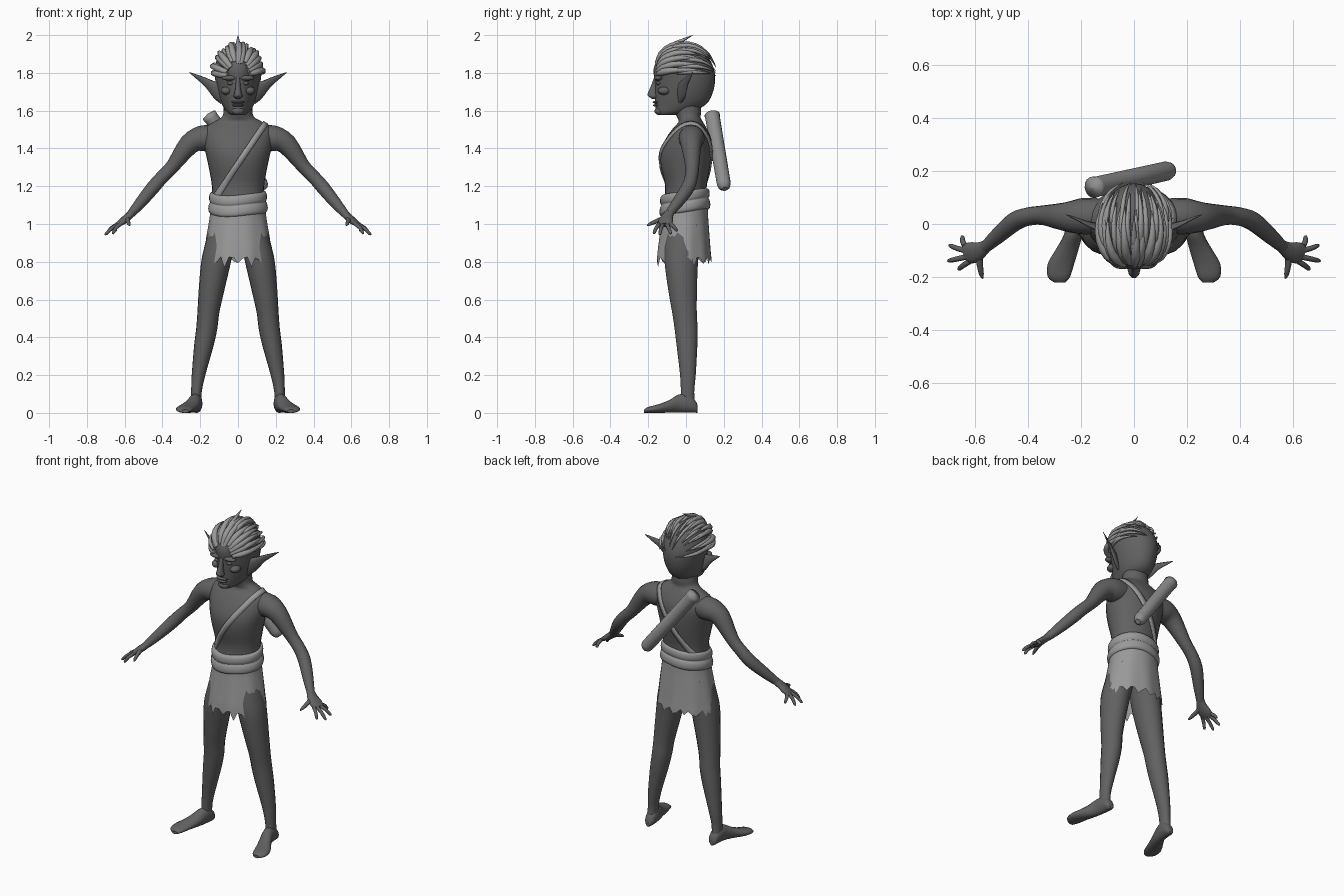
import bpy, bmesh, math, random
from mathutils import Vector
from mathutils.bvhtree import BVHTree

if "Cube" in bpy.data.objects:
    bpy.data.objects.remove(bpy.data.objects["Cube"])

random.seed(4)
X, Y, Z = Vector((1, 0, 0)), Vector((0, 1, 0)), Vector((0, 0, 1))


def material(name, g):
    m = bpy.data.materials.new(name)
    m.diffuse_color = (g, g, g, 1)
    m.use_nodes = True
    m.node_tree.nodes["Principled BSDF"].inputs["Base Color"].default_value = m.diffuse_color
    return m


SKIN = material("dark skin", 0.12)
CLOTH = material("pale cloth", 0.32)
HAIR = material("pale hair", 0.32)
LEATHER = material("leather", 0.27)


def finish(name, bm, mat, mirror=False):
    bmesh.ops.recalc_face_normals(bm, faces=bm.faces)
    me = bpy.data.meshes.new(name)
    bm.to_mesh(me)
    bm.free()
    me.materials.append(mat)
    ob = bpy.data.objects.new(name, me)
    bpy.context.collection.objects.link(ob)
    if mirror:
        ob.modifiers.new("mirror", 'MIRROR').use_mirror_merge = False
    return ob


def smooth_rows(rows, sub):
    """Catmull-Rom interpolation of ring data."""
    out = []
    for i in range(len(rows) - 1):
        p = [rows[max(i - 1, 0)], rows[i], rows[i + 1], rows[min(i + 2, len(rows) - 1)]]
        for s in range(sub):
            t = s / sub
            w = (-.5*t + t*t - .5*t**3, 1 - 2.5*t*t + 1.5*t**3,
                 .5*t + 2*t*t - 1.5*t**3, -.5*t*t + .5*t**3)
            out.append([sum((p[j][k] * w[j] for j in range(4)), Vector()) for k in range(3)])
    return out + [rows[-1]]


def loft(name, rows, mat, seg=20, sub=3, caps=True, mirror=False):
    """Skin over rings given as (centre, u axis, v axis)."""
    bm = bmesh.new()
    rings = []
    for c, u, v in smooth_rows(rows, sub):
        rings.append([bm.verts.new(c + u * math.cos(a) + v * math.sin(a))
                      for a in (math.tau * i / seg for i in range(seg))])
    for r, q in zip(rings, rings[1:]):
        for i in range(seg):
            j = (i + 1) % seg
            bm.faces.new((r[i], r[j], q[j], q[i])).smooth = True
    if caps:
        bm.faces.new(rings[0])
        bm.faces.new(rings[-1])
    return finish(name, bm, mat, mirror)


def tube(name, pts, mat, ref=Y, **kw):
    """Round tube through (x, y, z, radius) points."""
    ps = [Vector(p[:3]) for p in pts]
    rows = []
    for i, p in enumerate(pts):
        t = (ps[min(i + 1, len(ps) - 1)] - ps[max(i - 1, 0)]).normalized()
        u = t.cross(ref).normalized()
        rows.append((ps[i], u * p[3], t.cross(u) * p[3]))
    return loft(name, rows, mat, **kw)


def flat_rings(data):
    """Horizontal rings from (z, x, y, rx, ry)."""
    return [(Vector((x, y, z)), X * rx, Y * ry) for z, x, y, rx, ry in data]


def blob(name, loc, size, mat, mirror=False):
    bm = bmesh.new()
    bmesh.ops.create_uvsphere(bm, u_segments=14, v_segments=8, radius=1)
    for v in bm.verts:
        v.co = Vector(v.co[k] * size[k] + loc[k] for k in range(3))
    for f in bm.faces:
        f.smooth = True
    return finish(name, bm, mat, mirror)


# Torso and neck
torso = loft("torso", flat_rings([
    (1.0, 0, -.005, .135, .108), (1.1, 0, -.005, .136, .112), (1.2, 0, 0, .138, .11),
    (1.3, 0, -.003, .155, .13), (1.38, 0, 0, .172, .136), (1.45, 0, .013, .185, .121),
    (1.505, 0, .02, .178, .09), (1.54, 0, .025, .13, .065), (1.565, 0, .015, .087, .062),
    (1.6, 0, .01, .076, .07), (1.68, 0, 0, .075, .07)]), SKIN, seg=28)

# Head, tapered toward the face
head = loft("head", flat_rings([
    (1.577, 0, -.095, .04, .05), (1.592, 0, -.07, .062, .09), (1.63, 0, -.03, .085, .133),
    (1.69, 0, -.012, .106, .152), (1.76, 0, -.006, .12, .16), (1.82, 0, -.012, .124, .16),
    (1.88, 0, -.012, .108, .132), (1.92, 0, -.012, .07, .085), (1.938, 0, -.012, .015, .02)]),
    SKIN, seg=28)
for v in head.data.vertices:
    v.co.x *= 1 - .25 * min(1, max(0, (-.02 - v.co.y) / .14))

# Face
loft("nose", flat_rings([(1.775, 0, -.155, .012, .015), (1.73, 0, -.165, .013, .022),
                         (1.69, 0, -.175, .02, .029), (1.675, 0, -.173, .024, .027),
                         (1.663, 0, -.165, .014, .015)]), SKIN, seg=10)
blob("brow", (.043, -.147, 1.773), (.045, .024, .014), SKIN, True)
blob("eye", (.04, -.147, 1.745), (.02, .012, .009), SKIN, True)
blob("cheekbone", (.062, -.115, 1.705), (.03, .035, .022), SKIN, True)
blob("upper_lip", (0, -.155, 1.645), (.036, .022, .008), SKIN)
blob("lower_lip", (0, -.153, 1.628), (.032, .022, .008), SKIN)
blob("chin", (0, -.14, 1.598), (.035, .027, .022), SKIN)

# Long pointed ears
loft("ear", [(Vector((x, y, z)), Vector((0, -.1, 1)) * h, Vector((.45, .9, 0)) * w)
             for x, y, z, h, w in [(.09, -.035, 1.69, .055, .02), (.128, -.018, 1.712, .045, .022),
                                   (.175, 0, 1.752, .024, .014), (.22, .02, 1.78, .012, .008),
                                   (.257, .035, 1.802, .002, .002)]],
     SKIN, seg=10, mirror=True)

# Swept-back hair locks
SCALP = Vector((0, -.012, 1.78))


def lock(name, a, t0, t1, lift, r):
    pts = []
    for i in range(5):
        k = i / 4
        t = t0 + (t1 - t0) * k
        s = .97 + lift * math.sin(min(1, k * 1.6) * math.pi / 2)
        p = SCALP + Vector((.125 * math.sin(a) * math.cos(t), .16 * math.sin(t),
                            .155 * math.cos(a) * math.cos(t))) * s
        pts.append((*p, r * (.8, 1, .85, .55, .08)[i]))
    tube(name, pts, HAIR, ref=X, seg=6, sub=2)


for row, (t0, t1, r, n) in enumerate([(-60, 20, .019, 13), (-38, 45, .014, 12),
                                      (-10, 62, .011, 12)]):
    for i in range(n):
        a = math.radians(-82 + 164 * i / (n - 1) + random.uniform(-4, 4))
        lock("hair_lock", a, math.radians(t0 + random.uniform(-5, 5)),
             math.radians(t1 + random.uniform(-14, 12)), random.uniform(.1, .2), r)
tube("hair_spike", [(0, -.11, 1.9, .014), (0, -.07, 1.945, .014), (0, -.02, 1.972, .009),
                    (0, .035, 1.999, .001)], HAIR, ref=X, seg=6)

# Arms
tube("arm", [(.11, .03, 1.455, .065), (.19, .03, 1.452, .069), (.26, .027, 1.42, .055),
             (.345, .033, 1.307, .037), (.40, .028, 1.25, .035), (.45, .01, 1.193, .036),
             (.51, -.04, 1.12, .031), (.565, -.09, 1.055, .022)], SKIN, seg=16, mirror=True)

# Hands
W, N = Vector((.3, .95, 0)), Vector((.57, -.18, .83))
loft("palm", [(Vector(c), W * w, N * h) for c, w, h in [
    ((.55, -.078, 1.072), .022, .02), ((.58, -.1, 1.04), .032, .02),
    ((.61, -.108, 1.015), .041, .018), ((.638, -.113, .995), .037, .012)]],
    SKIN, seg=12, mirror=True)
for k, tip in [(.031, (.65, -.046, .962)), (.011, (.70, -.08, .948)),
               (-.011, (.705, -.14, .943)), (-.03, (.665, -.172, .948))]:
    base, tip = Vector((.63, -.112, 1.0)) + W * k, Vector(tip)
    mid = base.lerp(tip, .5) + N * .006
    tube("finger", [(*base, .011), (*mid, .01), (*base.lerp(tip, .9), .008), (*tip, .003)],
         SKIN, ref=Z, seg=8, sub=2, mirror=True)
tube("thumb", [(.585, -.115, 1.03, .015), (.583, -.155, 1.015, .012), (.577, -.19, 1.0, .009),
               (.573, -.206, .992, .003)], SKIN, ref=Z, seg=8, sub=2, mirror=True)

# Legs and feet
loft("leg", flat_rings([
    (1.0, .08, -.005, .07, .095), (.9, .095, -.018, .078, .095), (.8, .116, -.025, .079, .09),
    (.65, .14, -.018, .068, .077), (.53, .157, -.008, .058, .066), (.45, .165, 0, .056, .062),
    (.36, .18, .005, .052, .056), (.2, .209, .01, .036, .042), (.11, .22, .008, .028, .036),
    (.04, .222, .01, .028, .04)]), SKIN, seg=18, mirror=True)
loft("foot", [(Vector((x, y, h / 2)), X * w, Z * (h / 2)) for y, x, w, h in [
    (.062, .22, .012, .035), (.05, .22, .027, .065), (.01, .222, .034, .1),
    (-.04, .23, .035, .098), (-.09, .25, .042, .068), (-.15, .276, .05, .045),
    (-.2, .284, .042, .032), (-.222, .28, .02, .018)]], SKIN, seg=14, mirror=True)

# Ragged skirt
SEG = 48
skirt = loft("skirt", flat_rings([
    (1.12, 0, -.005, .142, .12), (1.05, 0, -.006, .148, .122), (.95, 0, -.009, .164, .131),
    (.86, 0, -.012, .177, .14), (.815, 0, -.012, .184, .144)]), CLOTH, seg=SEG, caps=False)
for i, v in enumerate(skirt.data.vertices):
    a = math.tau * (i % SEG) / SEG
    fold = 1 + .025 * math.sin(9 * a) * (1.1 - v.co.z) / .3
    v.co.x *= fold
    v.co.y *= fold
for i, v in enumerate(skirt.data.vertices[-SEG:]):
    v.co.z += random.uniform(-.05, -.02) if i % 3 == 0 else random.uniform(-.015, .015)

# Wrapped sash, higher at the back
sash = loft("sash", flat_rings([
    (1.06, 0, -.006, .143, .12), (1.065, 0, -.006, .153, .131), (1.085, 0, -.006, .158, .135),
    (1.11, 0, -.006, .153, .13), (1.118, 0, -.006, .147, .124), (1.128, 0, -.006, .152, .13),
    (1.15, 0, -.006, .153, .131), (1.168, 0, -.006, .147, .124), (1.17, 0, -.006, .13, .108)]),
    CLOTH, seg=32, sub=2, caps=False)
for v in sash.data.vertices:
    v.co.z += v.co.y * .15 + .006 * math.sin(v.co.x * 18)

# Shoulder strap wrapped round the torso
bvh = BVHTree.FromPolygons([v.co for v in torso.data.vertices],
                           [p.vertices for p in torso.data.polygons])
along = Vector((.25, 0, .37)).normalized()
across = Vector((along.z, 0, -along.x))
bm = bmesh.new()
edges = []
for i in range(48):
    a = math.tau * i / 48
    d = along * math.cos(a) + Y * math.sin(a)
    pair = []
    for s in (-.016, .016):
        c = Vector((.025, 0, 1.355)) + across * s
        hit = bvh.ray_cast(c + d * .7, -d)[0]
        pair.append(bm.verts.new(hit + d * .008))
    edges.append(pair)
for i in range(48):
    p, q = edges[i], edges[(i + 1) % 48]
    bm.faces.new((p[0], p[1], q[1], q[0])).smooth = True
strap = finish("strap", bm, CLOTH)
strap.modifiers.new("thickness", 'SOLIDIFY').thickness = .008

# Quiver tube with hollow mouth and rounded bottom
A, B = Vector((-.16, .137, 1.585)), Vector((.143, .205, 1.185))
tube("quiver", [(*A.lerp(B, t), r) for t, r in [
    (.15, .028), (.02, .031), (0, .036), (.02, .041), (.06, .039), (.5, .038), (.93, .037),
    (.975, .03), (1, .016)]][1:], LEATHER, seg=16, sub=1, caps=True)
